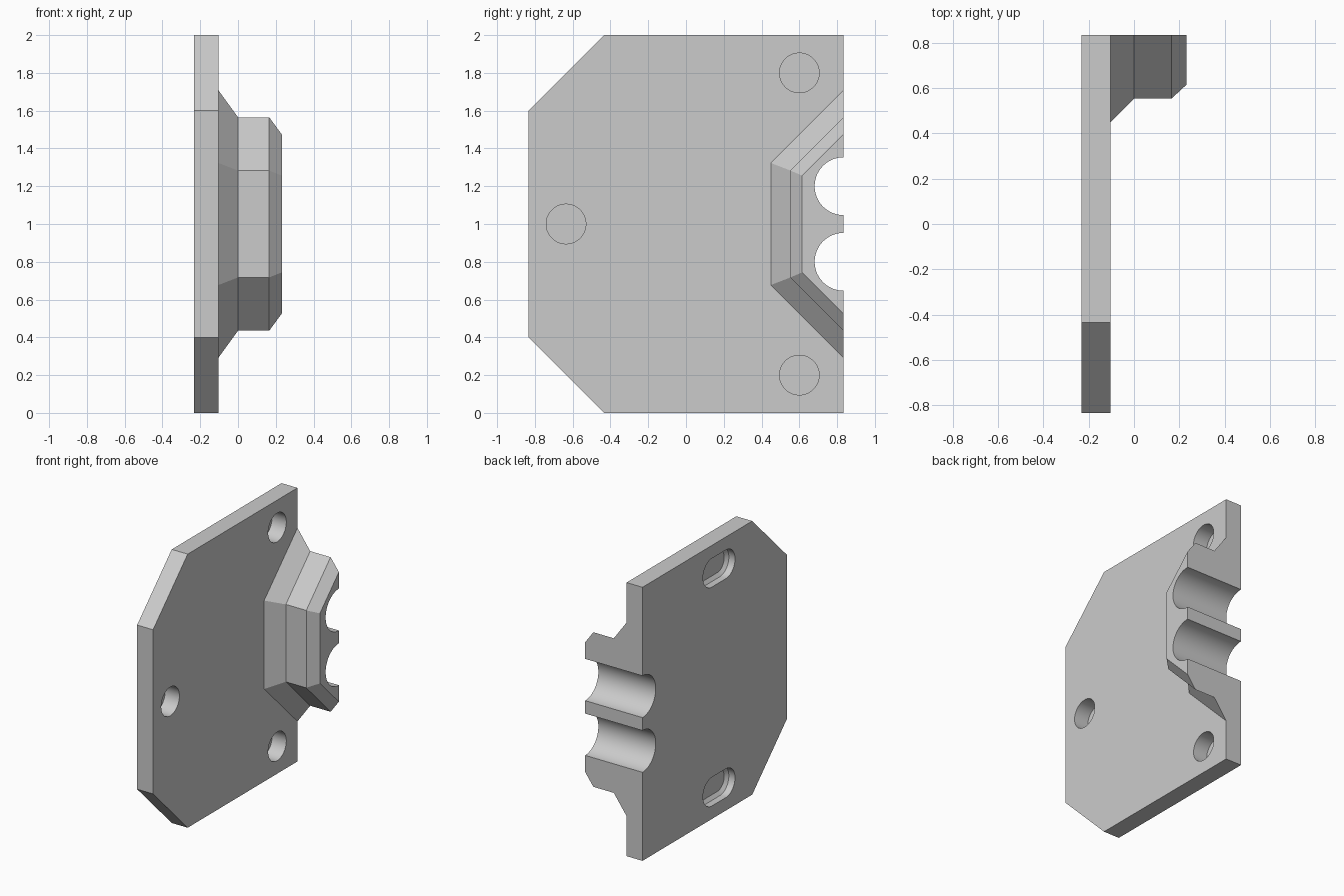
import bpy, bmesh, math

cube = bpy.data.objects.get("Cube")
if cube:
    bpy.data.objects.remove(cube, do_unlink=True)

BACK, FACE, TIP = -0.232, -0.103, 0.232
EDGE = 0.834  # straight rear edge of the plate

grey = bpy.data.materials.new("plain grey")
grey.use_nodes = True
colour = (0.6, 0.6, 0.6, 1)
grey.diffuse_color = colour
grey.node_tree.nodes["Principled BSDF"].inputs["Base Color"].default_value = colour


def loft(name, sections):
    """Solid through (x, [(y, z), ...]) sections, capped at both ends."""
    bm = bmesh.new()
    rings = [[bm.verts.new((x, y, z)) for y, z in pts] for x, pts in sections]
    n = len(rings[0])
    for a, b in zip(rings, rings[1:]):
        for i in range(n):
            j = (i + 1) % n
            bm.faces.new((a[i], a[j], b[j], b[i]))
    bm.faces.new(rings[0])
    bm.faces.new(rings[-1])
    bmesh.ops.recalc_face_normals(bm, faces=bm.faces)
    mesh = bpy.data.meshes.new(name)
    bm.to_mesh(mesh)
    bm.free()
    mesh.materials.append(grey)
    obj = bpy.data.objects.new(name, mesh)
    bpy.context.collection.objects.link(obj)
    return obj


def stadium(y, z, r, half=0.0, steps=48):
    """Circle, or a slot stretched along y when half is above zero."""
    pts = []
    for i in range(steps):
        a = 2 * math.pi * (i + 0.5) / steps
        shift = math.copysign(half, math.cos(a))
        pts.append((y + shift + r * math.cos(a), z + r * math.sin(a)))
    return pts


def boss_outline(y, inner, outer):
    """Trapezium widening toward the rear edge, symmetric about z = 1."""
    return [(y, 1 - inner), (EDGE, 1 - outer), (EDGE, 1 + outer), (y, 1 + inner)]


# Flat plate with two clipped corners
plate_outline = [(EDGE, 0), (EDGE, 2), (-0.434, 2), (-EDGE, 1.6), (-EDGE, 0.4), (-0.434, 0)]
plate = loft("mounting_plate", [(BACK, plate_outline), (FACE, plate_outline)])

# Raised clamp boss with flared foot and chamfered tip
foot = boss_outline(0.449, 0.323, 0.707)
body = boss_outline(0.553, 0.283, 0.565)
tip = boss_outline(0.615, 0.256, 0.474)
boss = loft("clamp_boss", [(-0.16, foot), (FACE, foot), (0, body), (0.165, body), (TIP, tip)])

# Two half-round channels through plate and boss
cutters = []
for z in (0.8, 1.2):
    ring = stadium(EDGE, z, 0.153, steps=64)
    cutters.append(loft("channel_cutter", [(-0.4, ring), (0.4, ring)]))

# Blind round holes in the boss side
for y, z in ((0.6, 0.2), (0.6, 1.8), (-0.635, 1.0)):
    ring = stadium(y, z, 0.105)
    cutters.append(loft("hole_cutter", [(FACE - 0.115, ring), (0.0, ring)]))

# Stepped slots in the flat side
for z in (0.2, 1.8):
    outer = stadium(-0.05, z, 0.105, 0.08)
    inner = stadium(-0.05, z, 0.08, 0.08)
    cutters.append(loft("slot_cutter", [(BACK - 0.1, outer), (BACK + 0.05, outer),
                                        (BACK + 0.07, inner)]))

# Combine everything into one solid
for other, operation in [(boss, 'UNION')] + [(c, 'DIFFERENCE') for c in cutters]:
    mod = plate.modifiers.new(other.name, 'BOOLEAN')
    mod.operation = operation
    mod.solver = 'EXACT'
    mod.object = other
bpy.context.view_layer.update()
evaluated = plate.evaluated_get(bpy.context.evaluated_depsgraph_get())
solid = bpy.data.meshes.new_from_object(evaluated)
plate.modifiers.clear()
plate.data = solid
solid.materials.clear()
solid.materials.append(grey)
for face in solid.polygons:
    face.material_index = 0
for helper in [boss] + cutters:
    bpy.data.objects.remove(helper, do_unlink=True)

# Smooth round walls, keep the edges crisp
bpy.ops.object.select_all(action='DESELECT')
plate.select_set(True)
bpy.context.view_layer.objects.active = plate
bpy.ops.object.shade_smooth_by_angle(angle=math.radians(20))
